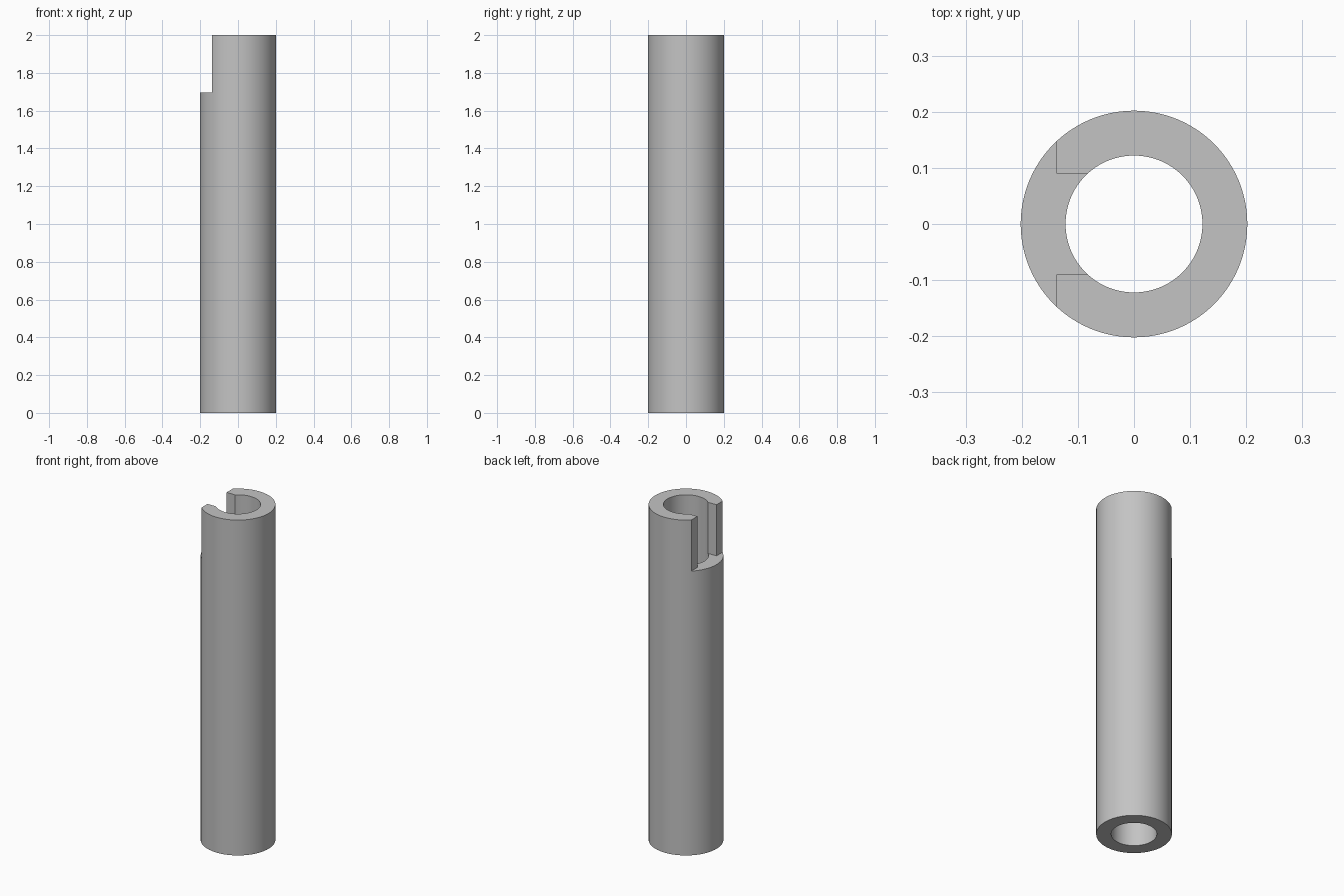
import bpy, bmesh, math
from mathutils import Vector

cube = bpy.data.objects.get("Cube")
if cube:
    bpy.data.objects.remove(cube, do_unlink=True)

OUTER, INNER, HEIGHT, SEGMENTS = 0.202, 0.122, 2.0, 96
NOTCH_Z, FLAT_X, SLOT_Y = 1.695, -0.138, 0.09

grey = bpy.data.materials.new("plain grey")
grey.use_nodes = True
colour = (0.55, 0.55, 0.55, 1)
grey.diffuse_color = colour
grey.node_tree.nodes["Principled BSDF"].inputs["Base Color"].default_value = colour


def new_object(name, bm):
    bmesh.ops.recalc_face_normals(bm, faces=bm.faces)
    mesh = bpy.data.meshes.new(name)
    bm.to_mesh(mesh)
    bm.free()
    mesh.materials.append(grey)
    obj = bpy.data.objects.new(name, mesh)
    bpy.context.collection.objects.link(obj)
    return obj


# Hollow tube: a rectangular wall section spun around the z axis
bm = bmesh.new()
section = [(INNER, 0), (OUTER, 0), (OUTER, HEIGHT), (INNER, HEIGHT)]
verts = [bm.verts.new((r, 0, z)) for r, z in section]
edges = [bm.edges.new((verts[i - 1], verts[i])) for i in range(4)]
bmesh.ops.spin(bm, geom=verts + edges, axis=(0, 0, 1), cent=(0, 0, 0),
               angle=math.tau, steps=SEGMENTS, use_merge=True)
bmesh.ops.remove_doubles(bm, verts=bm.verts, dist=1e-5)
tube = new_object("notched_tube", bm)

# Cutter: a T-shaped prism for the flat and the slot into the bore
bm = bmesh.new()
half = [(-0.04, SLOT_Y), (FLAT_X, SLOT_Y), (FLAT_X, 0.3), (-0.3, 0.3)]
outline = half + [(x, -y) for x, y in reversed(half)]
face = bm.faces.new([bm.verts.new((x, y, NOTCH_Z)) for x, y in outline])
top = bmesh.ops.extrude_face_region(bm, geom=[face])["geom"]
bmesh.ops.translate(bm, vec=Vector((0, 0, 0.5)),
                    verts=[v for v in top if isinstance(v, bmesh.types.BMVert)])
cutter = new_object("notch_cutter", bm)
cutter.hide_render = True

# Cut the notch, then discard the cutter
cut = tube.modifiers.new("notch", "BOOLEAN")
cut.operation = "DIFFERENCE"
cut.solver = "EXACT"
cut.object = cutter
bpy.ops.object.select_all(action="DESELECT")
tube.select_set(True)
bpy.context.view_layer.objects.active = tube
bpy.ops.object.modifier_apply(modifier=cut.name)
bpy.data.objects.remove(cutter, do_unlink=True)
bpy.ops.object.shade_smooth_by_angle(angle=math.radians(30))
